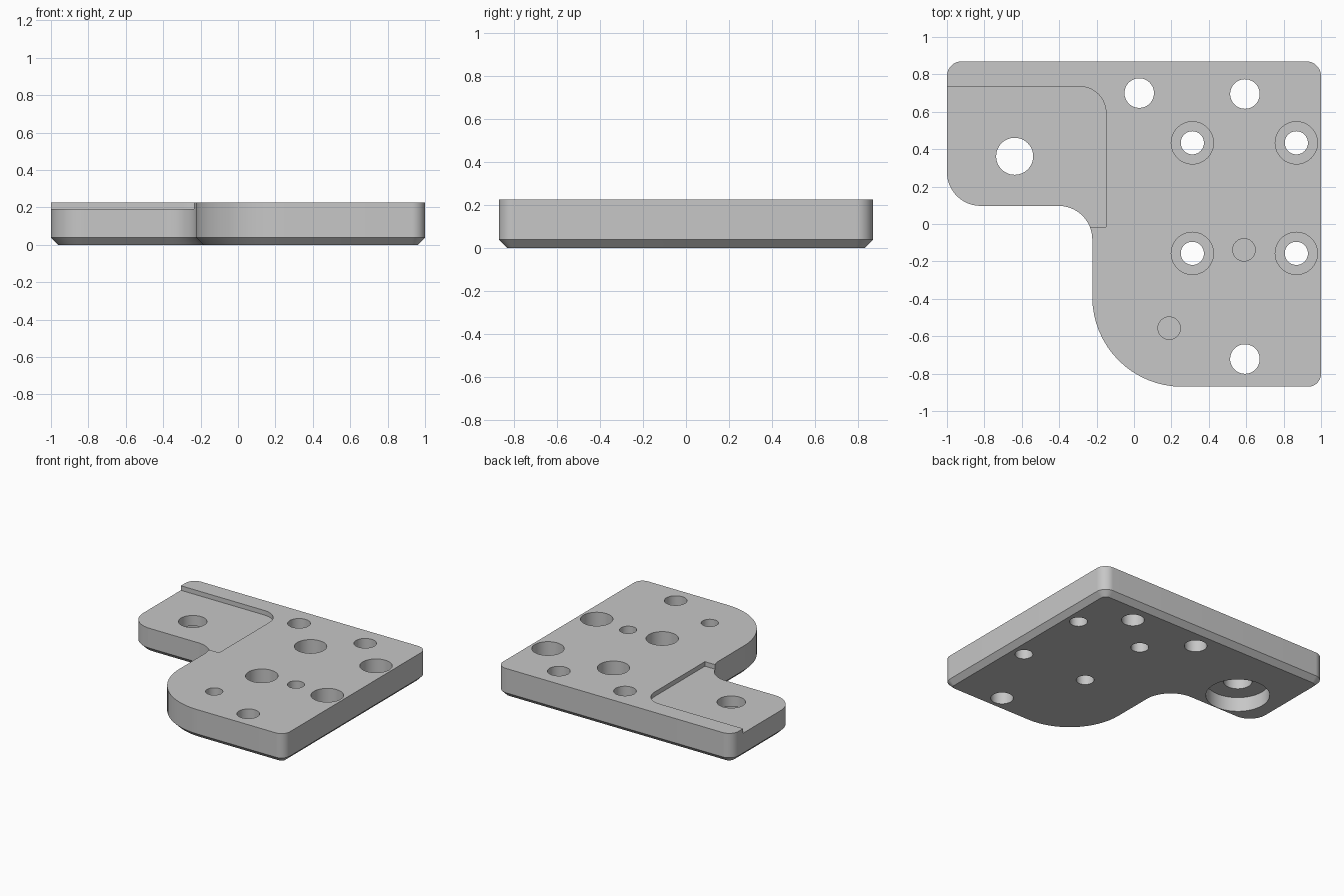
import bpy, bmesh, math
from mathutils import Vector

cube = bpy.data.objects.get("Cube")
if cube:
    bpy.data.objects.remove(cube, do_unlink=True)

HEIGHT, CHAMFER, POCKET_FLOOR = 0.225, 0.038, 0.19

steel = bpy.data.materials.new("plain_grey")
steel.use_nodes = True
grey = (0.57, 0.57, 0.57, 1)
steel.diffuse_color = grey
steel.node_tree.nodes["Principled BSDF"].inputs["Base Color"].default_value = grey


def rounded_ring(corners, inset=0.0, steps=16):
    """Counter-clockwise right-angled outline with filleted corners."""
    points = []
    for i, (x, y, r) in enumerate(corners):
        p = Vector((x, y))
        u = (Vector(corners[i - 1][:2]) - p).normalized()
        v = (Vector(corners[(i + 1) % len(corners)][:2]) - p).normalized()
        if r == 0:
            points.append(p)
            continue
        convex = u.y * v.x - u.x * v.y > 0
        centre = p + (u + v) * r
        radius = r - inset if convex else r + inset
        for k in range(steps + 1):
            t = math.pi / 2 * k / steps
            points.append(centre - (v * math.cos(t) + u * math.sin(t)) * radius)
    return points


def circle_ring(x, y, r, steps=48):
    return [Vector((x + r * math.cos(2 * math.pi * k / steps),
                    y + r * math.sin(2 * math.pi * k / steps))) for k in range(steps)]


def loft(name, levels):
    """Closed solid through (ring, z) levels, bottom to top."""
    bm = bmesh.new()
    rings = [[bm.verts.new((p.x, p.y, z)) for p in ring] for ring, z in levels]
    bm.faces.new(list(reversed(rings[0])))
    bm.faces.new(rings[-1])
    for low, high in zip(rings, rings[1:]):
        for i in range(len(low)):
            j = (i + 1) % len(low)
            bm.faces.new((low[i], low[j], high[j], high[i]))
    mesh = bpy.data.meshes.new(name)
    bm.to_mesh(mesh)
    bm.free()
    mesh.materials.append(steel)
    obj = bpy.data.objects.new(name, mesh)
    bpy.context.collection.objects.link(obj)
    return obj


def cut(body, ring, low, high):
    cutter = loft("cutter", [(ring, low), (ring, high)])
    cutter.hide_render = True
    mod = body.modifiers.new("cut", "BOOLEAN")
    mod.operation, mod.solver, mod.object = "DIFFERENCE", "EXACT", cutter
    bpy.context.view_layer.objects.active = body
    bpy.ops.object.modifier_apply(modifier=mod.name)
    bpy.data.objects.remove(cutter, do_unlink=True)


# Plate with a chamfered lower edge
outline = [(1, 0.87, 0.08), (-1, 0.87, 0.08), (-1, 0.097, 0.18),
           (-0.223, 0.097, 0.18), (-0.223, -0.87, 0.48), (1, -0.87, 0.07)]
side = rounded_ring(outline)
plate = loft("mounting_plate", [(rounded_ring(outline, CHAMFER), 0),
                                (side, CHAMFER), (side, HEIGHT)])

# Shallow pocket over the arm
pocket = [(-0.15, 0.735, 0.14), (-1.2, 0.735, 0), (-1.2, -0.015, 0), (-0.15, -0.015, 0)]
cut(plate, rounded_ring(pocket), POCKET_FLOOR, 0.4)

# Plain through holes
for x, y in [(0.028, 0.70), (0.593, 0.695), (0.593, -0.722)]:
    cut(plate, circle_ring(x, y, 0.079), -0.1, 0.4)

# Screw holes counterbored from the top
for x in (0.312, 0.868):
    for y in (0.434, -0.157):
        cut(plate, circle_ring(x, y, 0.062), -0.1, 0.4)
        cut(plate, circle_ring(x, y, 0.113), 0.085, 0.4)

# Blind dowel holes
for x, y in [(0.588, -0.138), (0.188, -0.557)]:
    cut(plate, circle_ring(x, y, 0.06), 0.075, 0.4)

# Arm hole counterbored from below
cut(plate, circle_ring(-0.638, 0.362, 0.099), -0.1, 0.4)
cut(plate, circle_ring(-0.638, 0.362, 0.222), -0.1, 0.11)

# Smooth rounded walls, sharp edges kept
bpy.ops.object.select_all(action="DESELECT")
plate.select_set(True)
bpy.context.view_layer.objects.active = plate
bpy.ops.object.shade_smooth_by_angle(angle=math.radians(30))
